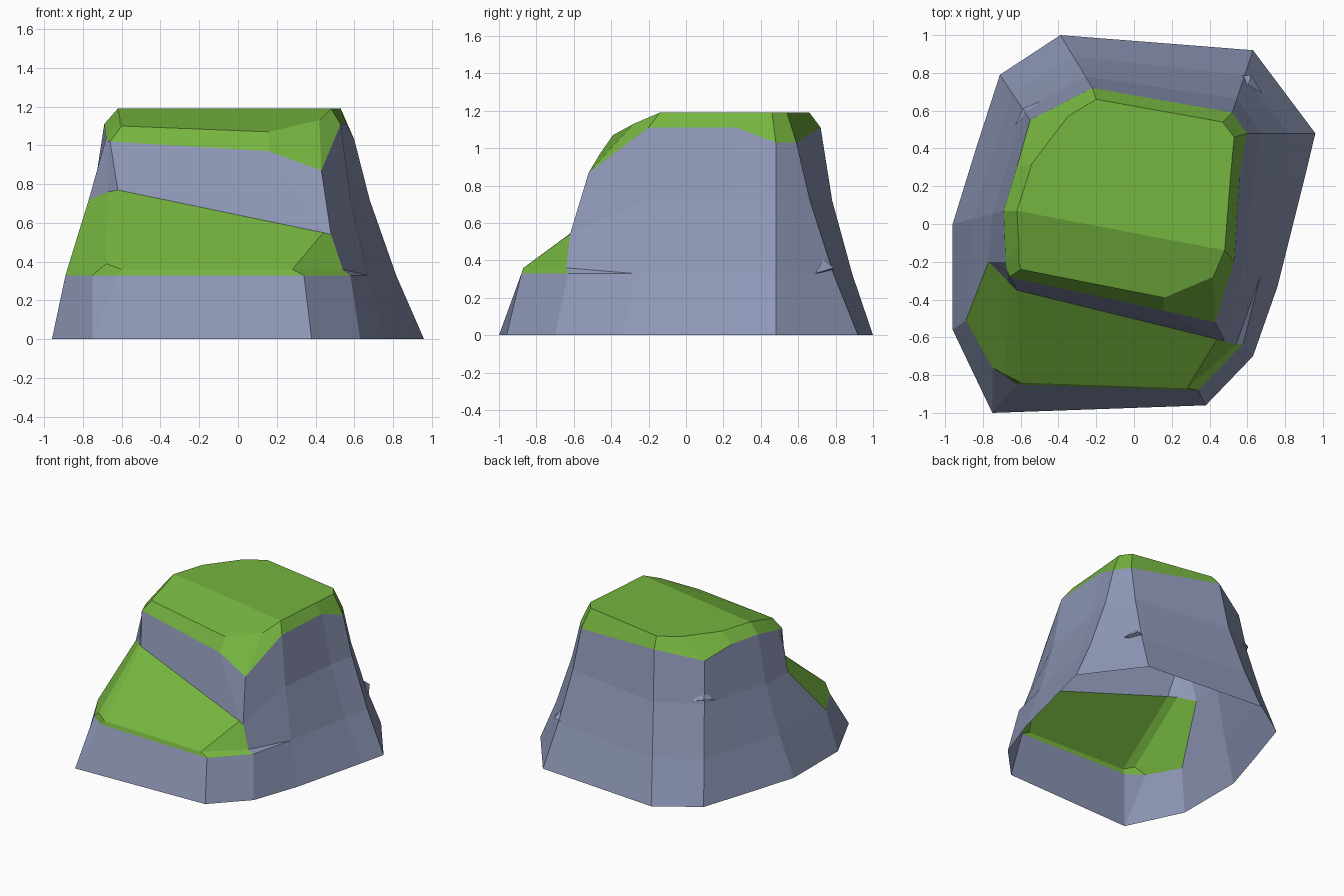
import bpy
import bmesh
from mathutils import Vector

default_cube = bpy.data.objects.get("Cube")
if default_cube:
    bpy.data.objects.remove(default_cube, do_unlink=True)

ROCK, GRASS = 0, 1
SHELF_HEIGHT, WAIST_HEIGHT, SUMMIT = 0.33, 0.72, 1.19


def make_material(name, colour):
    material = bpy.data.materials.new(name)
    material.use_nodes = True
    material.diffuse_color = (*colour, 1)
    shader = next(n for n in material.node_tree.nodes if n.type == 'BSDF_PRINCIPLED')
    shader.inputs["Base Color"].default_value = (*colour, 1)
    shader.inputs["Roughness"].default_value = 0.9
    return material


materials = [make_material("slate rock", (0.27, 0.31, 0.47)),
             make_material("grass green", (0.18, 0.46, 0.05))]


def finish_object(name, bm):
    mesh = bpy.data.meshes.new(name)
    bm.to_mesh(mesh)
    bm.free()
    for material in materials:
        mesh.materials.append(material)
    result = bpy.data.objects.new(name, mesh)
    bpy.context.collection.objects.link(result)
    return result


def plain_column(foot, rim, crown):
    """Rock rib that leans in quickly at the foot and steepens towards the rim."""
    foot, rim = Vector((*foot, 0)), Vector(rim)
    shelf, waist = foot.lerp(rim, 0.4), foot.lerp(rim, 0.78)
    shelf.z, waist.z = SHELF_HEIGHT, WAIST_HEIGHT
    return [foot, shelf, shelf, waist, rim, Vector((*crown, SUMMIT))]


def ledge_column(foot, shelf, lip, waist, rim, crown):
    """Rib that steps back over the grassy ledge."""
    return [Vector((*foot, 0)), Vector((*shelf, SHELF_HEIGHT)),
            Vector(lip), Vector(waist), Vector(rim), Vector(crown)]


# Ribs run anticlockwise, starting with the ledge at the front left
ledge_columns = [
    ledge_column((-.96, -.56), (-.89, -.51), (-.89, -.51, SHELF_HEIGHT),
                 (-.77, -.2, .72), (-.68, -.2, 1.04), (-.61, -.1, 1.14)),
    ledge_column((-.75, -1), (-.75, -.76), (-.68, -.8, .39),
                 (-.67, -.3, .76), (-.67, -.25, 1.02), (-.61, -.2, 1.11)),
    ledge_column((-.75, -1), (-.62, -.85), (-.6, -.84, .36),
                 (-.62, -.35, .77), (-.66, -.28, 1.02), (-.6, -.24, 1.1)),
    ledge_column((.38, -.96), (.34, -.88), (.28, -.87, .36),
                 (.44, -.61, .55), (.16, -.46, .97), (.16, -.39, 1.07)),
    ledge_column((.63, -.7), (.58, -.63), (.54, -.64, .36),
                 (.48, -.62, .54), (.43, -.52, .87), (.42, -.28, 1.13)),
]
# Right side, back and left side
plain_columns = [
    plain_column((.76, -.33), (.53, -.2, 1.11), (.48, -.14)),
    plain_column((.91, .27), (.56, .27, 1.11), (.51, .24)),
    plain_column((.96, .48), (.6, .48, 1.03), (.53, .46)),
    plain_column((.63, .92), (.52, .59, 1.03), (.47, .54)),
    plain_column((-.39, 1), (-.22, .72, 1.11), (-.2, .66)),
    plain_column((-.71, .79), (-.55, .55, 1.04), (-.35, .57)),
    plain_column((-.83, .42), (-.62, .3, 1.1), (-.54, .32)),
    plain_column((-.96, 0), (-.69, .07, 1.11), (-.62, .07)),
]
columns = ledge_columns + plain_columns
ledge_spans = len(ledge_columns) - 1

# Boulder skin, open underneath
bm = bmesh.new()
grid = [[bm.verts.new(point) for point in column] for column in columns]
for index, here in enumerate(grid):
    beside = grid[(index + 1) % len(grid)]
    for level in range(len(here) - 1):
        face = bm.faces.new((here[level], beside[level],
                             beside[level + 1], here[level + 1]))
        on_ledge = index < ledge_spans and level in (1, 2)
        on_cap = level == len(here) - 2
        face.material_index = GRASS if on_ledge or on_cap else ROCK

# Flat grassy summit and the slope in front of it
crowns = [column[-1] for column in grid]
split = len(ledge_columns)
summit = bm.faces.new(crowns[split:])
slope = bm.faces.new([crowns[-1]] + crowns[:split + 1])
summit.material_index = slope.material_index = GRASS
bmesh.ops.remove_doubles(bm, verts=bm.verts, dist=0.0005)
finish_object("grassy_boulder", bm)


# Small chipped overhangs on the two back ridges
def add_chip(name, left, right, nose, drop):
    left, right, nose = Vector(left), Vector(right), Vector(nose)
    top = (left + right) / 2 + Vector((0, 0, drop))
    bm = bmesh.new()
    a, b, c, d = [bm.verts.new(p) for p in (left, right, nose, top)]
    for corners in ((a, b, c), (a, c, d), (c, b, d), (b, a, d)):
        bm.faces.new(corners)
    bmesh.ops.recalc_face_normals(bm, faces=bm.faces)
    finish_object(name, bm)


add_chip("right_ridge_chip", (.68, .69, .33), (.53, .78, .34), (.62, .79, .36), .07)
add_chip("left_ridge_chip", (-.5, .65, .74), (-.63, .52, .74), (-.59, .61, .76), .07)
